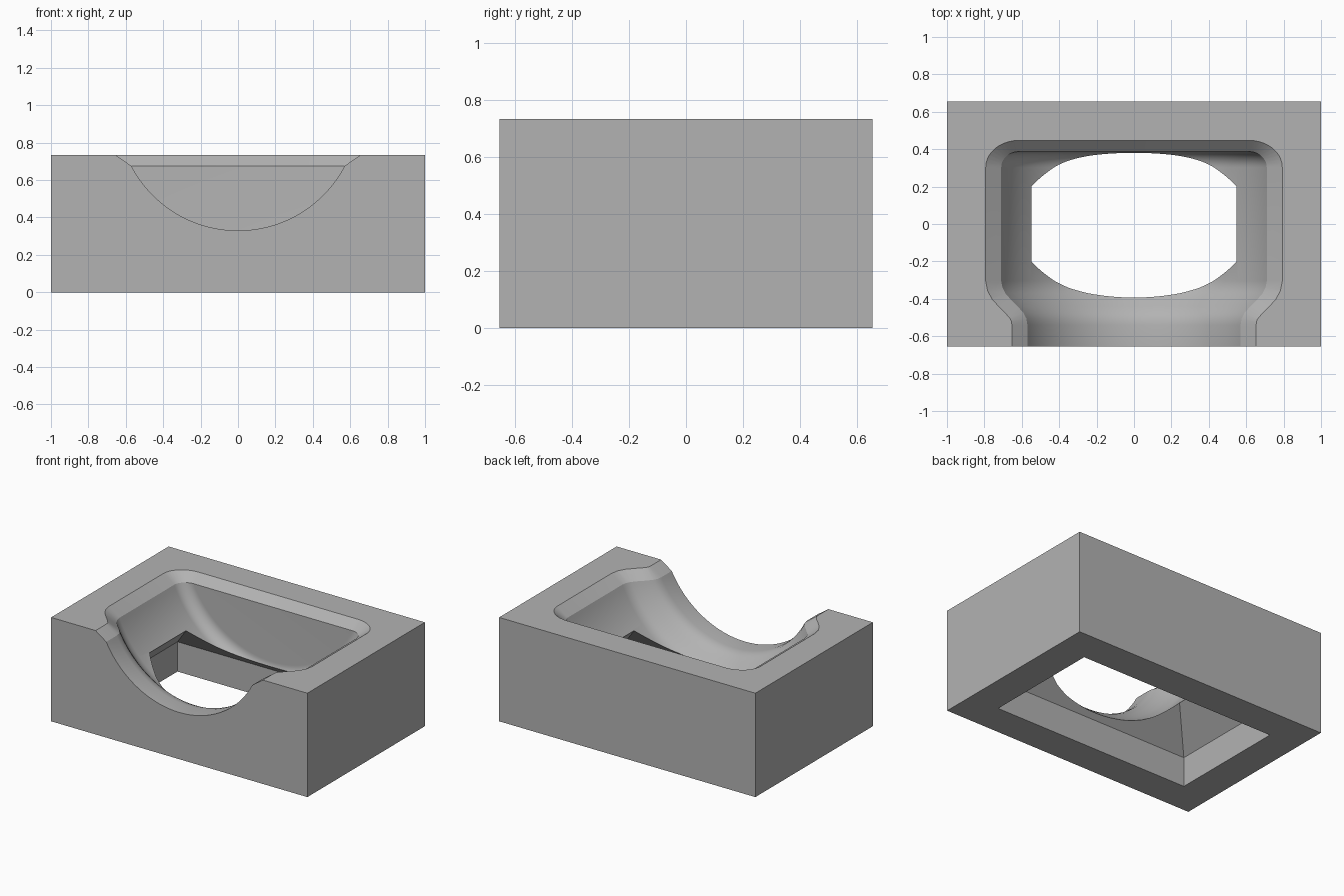
import bpy, bmesh, math
from mathutils import Vector

old = bpy.data.objects.get("Cube")
if old:
    bpy.data.objects.remove(old, do_unlink=True)

WIDTH, DEPTH, HEIGHT = 2.0, 1.31, 0.733
AXIS_Z = 0.973      # height of the axis of the trough
RIM_Z = 0.675       # where the trough meets the chamfered rim
STEPS = 64          # segments round the trough


def make_object(name, bm):
    bmesh.ops.recalc_face_normals(bm, faces=bm.faces)
    mesh = bpy.data.meshes.new(name)
    bm.to_mesh(mesh)
    bm.free()
    obj = bpy.data.objects.new(name, mesh)
    bpy.context.collection.objects.link(obj)
    return obj


def bridge(bm, a, b):
    n = len(a)
    for i in range(n):
        bm.faces.new((a[i], a[(i + 1) % n], b[(i + 1) % n], b[i]))


# Solid block
bm = bmesh.new()
bmesh.ops.create_cube(bm, size=1)
for v in bm.verts:
    v.co = Vector((v.co.x * WIDTH, v.co.y * DEPTH, (v.co.z + 0.5) * HEIGHT))
block = make_object("block", bm)

# Trough cutter: (y, radius) profile with a flared neck and a rounded back
profile = [(-0.7, 0.643), (-0.54, 0.643), (-0.505, 0.648), (-0.475, 0.662),
           (-0.44, 0.69), (-0.405, 0.722), (-0.37, 0.75), (-0.34, 0.764),
           (-0.305, 0.77)]
FILLET, BACK_Y = 0.085, 0.387
for i in range(11):
    a = math.radians(9 * i)
    profile.append((BACK_Y - FILLET + FILLET * math.sin(a),
                    0.77 - FILLET + FILLET * math.cos(a)))


def outward(i):
    """Outward direction of the profile at point i, as (y, radius)."""
    if i == 0 or profile[i][1] == 0.77:
        return 0.0, 1.0
    if i == len(profile) - 1:
        return 1.0, 0.0
    (y0, r0), (y1, r1) = profile[i - 1], profile[i + 1]
    d = Vector((r0 - r1, y1 - y0)).normalized()
    return d.x, d.y


bm = bmesh.new()
rings = []
reach = 1.15        # the cutter rises a little past the top of the block
for i, (y, r) in enumerate(profile):
    half = math.acos((AXIS_Z - RIM_Z) / r)
    ny, nr = outward(i)
    x_top = r * math.sin(half) + 0.083 * nr * reach
    y_top = y + 0.06 * ny * reach
    z_top = RIM_Z + (HEIGHT - RIM_Z) * reach
    ring = [bm.verts.new((-x_top, y_top, z_top))]
    for k in range(STEPS + 1):
        a = half * (2 * k / STEPS - 1)
        ring.append(bm.verts.new((r * math.sin(a), y, AXIS_Z - r * math.cos(a))))
    ring.append(bm.verts.new((x_top, y_top, z_top)))
    rings.append(ring)
for a, b in zip(rings, rings[1:]):
    bridge(bm, a, b)
bm.faces.new(rings[0])
bm.faces.new(rings[-1][1:-1])
bm.faces.new([rings[-1][k] for k in (0, 1, -2, -1)])
trough = make_object("trough_cutter", bm)

# Underside pocket cutter: straight walls, then a 45 degree taper
bm = bmesh.new()
levels = []
for z, inset in ((-0.1, 0), (0.21, 0), (0.5, 0.29)):
    x, y = 0.77 - inset, 0.425 - inset
    levels.append([bm.verts.new(p) for p in
                   ((-x, -y, z), (x, -y, z), (x, y, z), (-x, y, z))])
for a, b in zip(levels, levels[1:]):
    bridge(bm, a, b)
bm.faces.new(levels[0])
bm.faces.new(levels[-1])
pocket = make_object("pocket_cutter", bm)

# Cut the block
bpy.ops.object.select_all(action='DESELECT')
bpy.context.view_layer.objects.active = block
block.select_set(True)
for cutter in (trough, pocket):
    mod = block.modifiers.new(cutter.name, 'BOOLEAN')
    mod.operation = 'DIFFERENCE'
    mod.solver = 'EXACT'
    mod.object = cutter
    bpy.ops.object.modifier_apply(modifier=mod.name)
    bpy.data.objects.remove(cutter, do_unlink=True)

# Plain grey finish
grey = bpy.data.materials.new("plain_grey")
grey.use_nodes = True
colour = (0.45, 0.45, 0.45, 1)
grey.diffuse_color = colour
grey.node_tree.nodes["Principled BSDF"].inputs["Base Color"].default_value = colour
block.data.materials.clear()
block.data.materials.append(grey)
bpy.ops.object.shade_smooth_by_angle(angle=math.radians(25))
